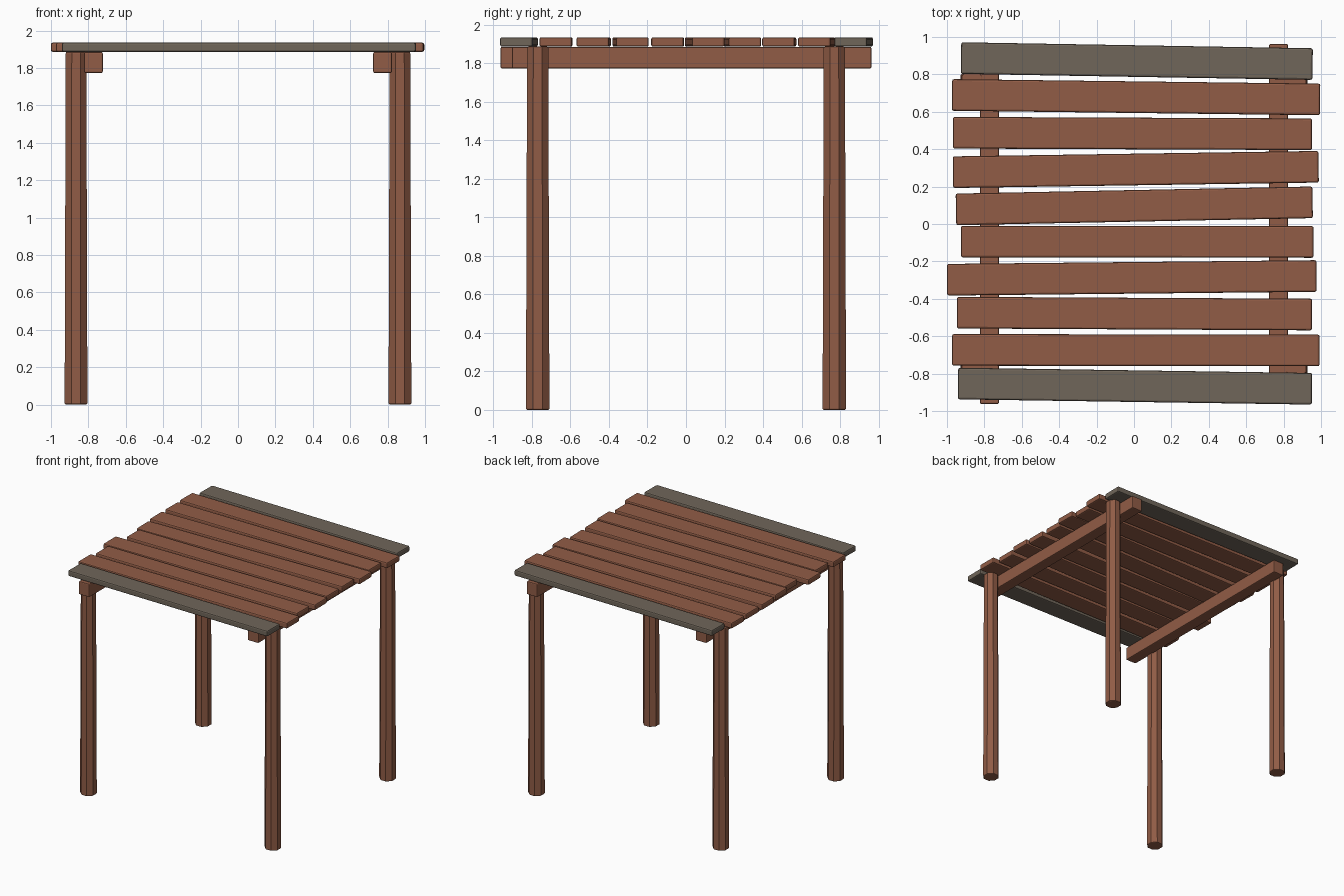
import bpy, bmesh, math
from mathutils import Matrix

if "Cube" in bpy.data.objects:
    bpy.data.objects.remove(bpy.data.objects["Cube"])


def material(name, rgb):
    m = bpy.data.materials.new(name)
    m.diffuse_color = (*rgb, 1)
    m.use_nodes = True
    m.node_tree.nodes["Principled BSDF"].inputs["Base Color"].default_value = m.diffuse_color
    return m


BROWN = material("reddish brown wood", (0.283, 0.107, 0.061))
GREY = material("weathered grey wood", (0.162, 0.133, 0.102))


def finish(bm, name, mat, bevel):
    """Turn a bmesh into an object with softened edges."""
    mesh = bpy.data.meshes.new(name)
    bm.to_mesh(mesh)
    bm.free()
    mesh.materials.append(mat)
    ob = bpy.data.objects.new(name, mesh)
    bpy.context.collection.objects.link(ob)
    mod = ob.modifiers.new("soft edges", 'BEVEL')
    mod.width = bevel
    mod.segments = 2
    mod.limit_method = 'ANGLE'
    mod.angle_limit = math.radians(60)
    return ob


def box(name, size, centre, angle, mat, bevel):
    bm = bmesh.new()
    bmesh.ops.create_cube(bm, size=1)
    bm.transform(Matrix.Translation(centre) @ Matrix.Rotation(angle, 4, 'Z')
                 @ Matrix.Diagonal((*size, 1)))
    return finish(bm, name, mat, bevel)


# Roof planks: left x, right x, centre y at the left end, centre y at the right end
planks = [
    (-0.925, 0.955, 0.887, 0.855),
    (-0.973, 0.995, 0.690, 0.666),
    (-0.968, 0.952, 0.488, 0.480),
    (-0.968, 0.987, 0.277, 0.306),
    (-0.952, 0.955, 0.078, 0.116),
    (-0.925, 0.960, -0.094, -0.096),
    (-1.000, 0.976, -0.298, -0.278),
    (-0.947, 0.952, -0.474, -0.484),
    (-0.973, 0.992, -0.673, -0.676),
    (-0.941, 0.952, -0.853, -0.881),
]
for i, (x0, x1, y0, y1) in enumerate(planks):
    edge = i in (0, len(planks) - 1)
    box(f"roof_plank_{i + 1}", (x1 - x0, 0.169, 0.049),
        ((x0 + x1) / 2, (y0 + y1) / 2, 1.9105), math.atan2(y1 - y0, x1 - x0),
        GREY if edge else BROWN, 0.01)

# Support beams, each shifted towards a different end
for side, name in ((-1, "left_beam"), (1, "right_beam")):
    box(name, (0.1, 1.865, 0.112), (side * 0.773, side * 0.03, 1.829), 0, BROWN, 0.007)

# Octagonal legs, slightly narrower at the top
for sx, xn in ((-1, "left"), (1, "right")):
    for sy, yn in ((-1, "front"), (1, "back")):
        bm = bmesh.new()
        k = 1 / math.cos(math.pi / 8)
        bmesh.ops.create_cone(bm, cap_ends=True, segments=8, radius1=0.061 * k,
                              radius2=0.055 * k, depth=1.886)
        # turn so that flat sides face the axes
        if max(v.co.x for v in bm.verts) > 0.0615:
            bm.transform(Matrix.Rotation(math.pi / 8, 4, 'Z'))
        bm.transform(Matrix.Translation((sx * 0.866, sy * 0.77, 0.943)))
        finish(bm, f"{yn}_{xn}_leg", BROWN, 0.008)
